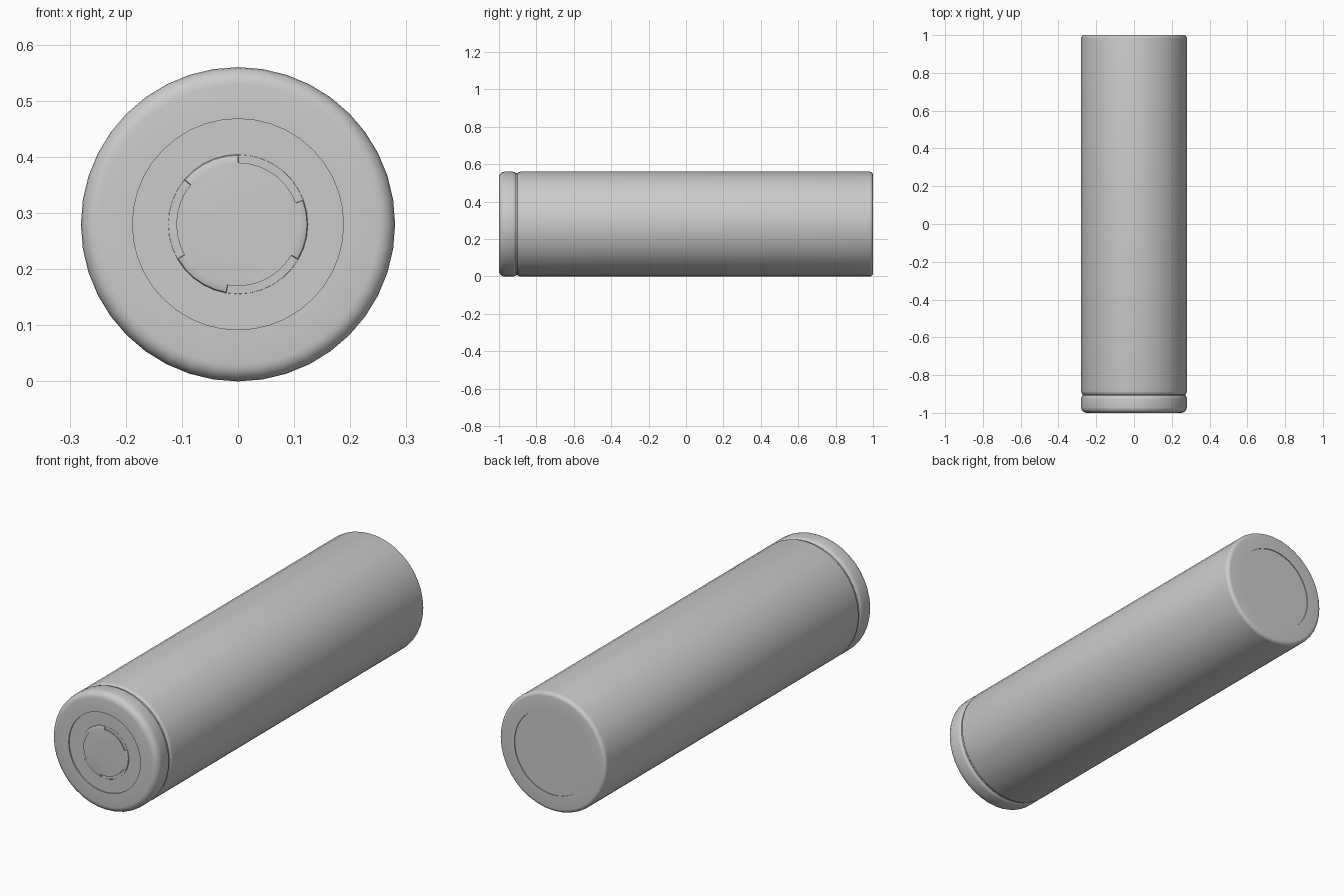
import bpy, bmesh
from math import sin, cos, radians

cube = bpy.data.objects.get("Cube")
if cube:
    bpy.data.objects.remove(cube)

R = 0.28  # outer radius and axis height

grey = bpy.data.materials.new("plain grey")
grey.use_nodes = True
colour = (0.6, 0.6, 0.6, 1)
grey.diffuse_color = colour
grey.node_tree.nodes["Principled BSDF"].inputs["Base Color"].default_value = colour


def lathe(name, angles, profile_at, cyclic=False, caps=False):
    """Spin (radius, y) profiles round the long axis; the profile may vary by angle."""
    bm = bmesh.new()
    rows = [[bm.verts.new((r * cos(radians(a)), y, R + r * sin(radians(a))))
             for r, y in profile_at(a)] for a in angles]
    n = len(rows[0])
    for i, row in enumerate(rows):
        nxt = rows[(i + 1) % len(rows)]
        for j in range(n if cyclic else n - 1):
            k = (j + 1) % n
            bm.faces.new((row[j], row[k], nxt[k], nxt[j]))
    if caps:
        for j in (0, n - 1):
            bm.faces.new([row[j] for row in rows])
    bmesh.ops.recalc_face_normals(bm, faces=bm.faces)
    mesh = bpy.data.meshes.new(name)
    bm.to_mesh(mesh)
    bm.free()
    mesh.materials.append(grey)
    ob = bpy.data.objects.new(name, mesh)
    bpy.context.collection.objects.link(ob)
    bpy.ops.object.select_all(action="DESELECT")
    ob.select_set(True)
    bpy.context.view_layer.objects.active = ob
    bpy.ops.object.shade_smooth_by_angle(angle=radians(40))
    return ob


def corner(r, y, size, sign, steps=5):
    """Quarter-round from the end face (sign -1 front, +1 back) to the side."""
    pts = [(r - size + size * sin(radians(90 * i / steps)),
            y - sign * size * (1 - cos(radians(90 * i / steps)))) for i in range(steps + 1)]
    return pts if sign < 0 else pts[::-1]


ring = [9 * i for i in range(40)]

# Outer sleeve: rounded ends folded over the cell, with a crimp near the front
sleeve = [(0.188, -0.98), (0.188, -1)] + corner(R, -1, 0.03, -1)
sleeve += [(R, -0.925), (0.278, -0.915), (0.272, -0.908), (0.272, -0.902),
           (0.278, -0.895), (R, -0.885)]
sleeve += corner(R, 1, 0.018, 1) + [(0.2, 1), (0.2, 0.98)]
lathe("sleeve", ring, lambda a: sleeve, cyclic=True)

# Inner cell, showing as slightly sunk discs at both ends
cell = [(0.205, -0.994), (0.205, 0.996)]
lathe("inner_cell", ring, lambda a: cell, caps=True)

# Front terminal button with three vent slots round its shoulder
SLOT_STARTS, SPAN = (20, 140, 260), 70
solid = [(0.11, -1), (0.118, -0.999), (0.123, -0.997), (0.125, -0.993)]
slot = [(0.11, -1), (0.11, -0.9945), (0.124, -0.9945), (0.125, -0.993)]


def button_profile(a):
    return slot if any(s < a < s + SPAN for s in SLOT_STARTS) else solid


angles = set()
for s in SLOT_STARTS:
    angles.update((s, s + 0.5, s + SPAN - 0.5, s + SPAN))
    angles.update(s + 10 * i for i in range(12))
lathe("terminal_button", sorted(angles), button_profile, caps=True)
